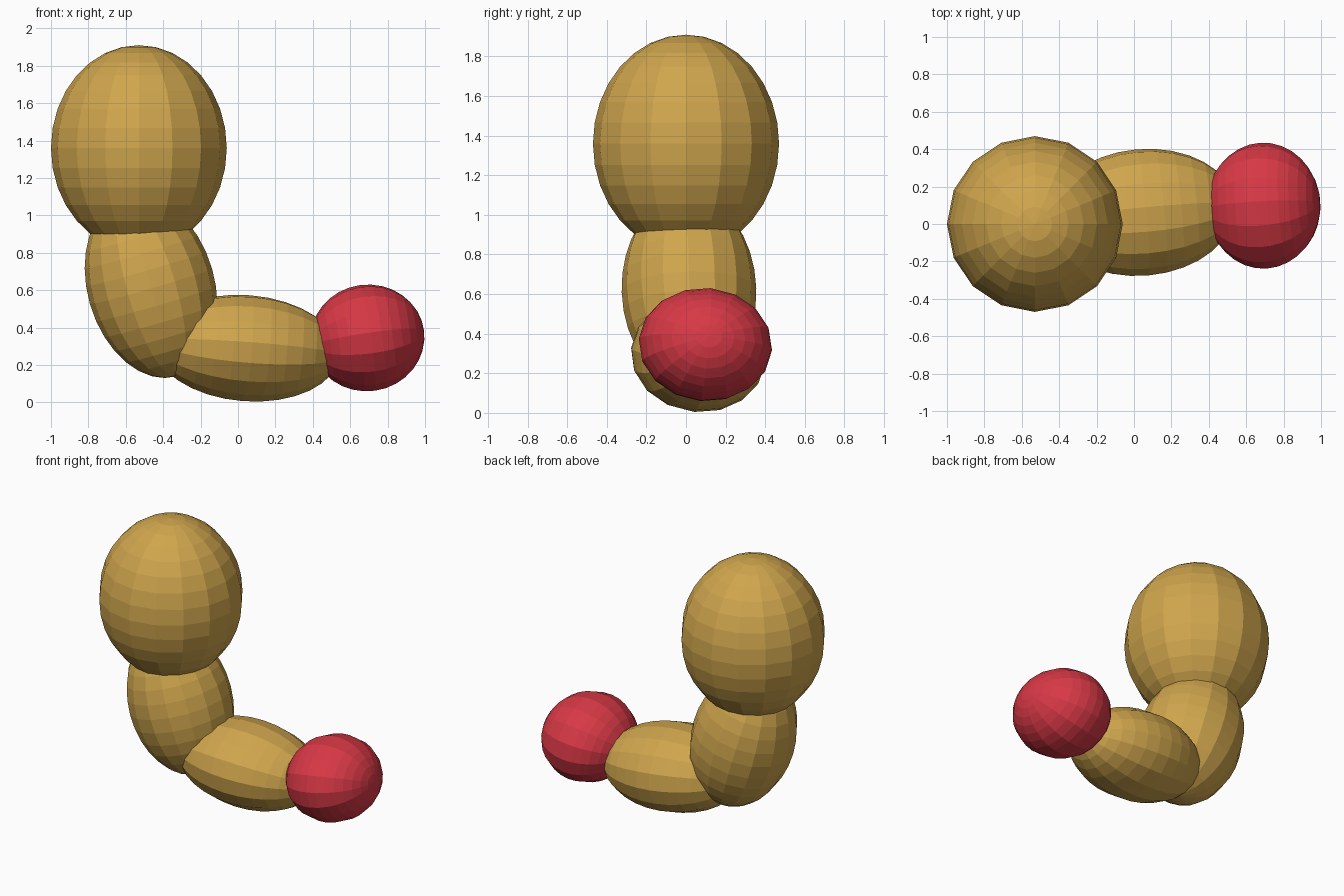
import bpy
from mathutils import Vector, Matrix

if "Cube" in bpy.data.objects:
    bpy.data.objects.remove(bpy.data.objects["Cube"])


def material(name, rgb):
    m = bpy.data.materials.new(name)
    m.diffuse_color = (*rgb, 1)
    m.use_nodes = True
    m.node_tree.nodes["Principled BSDF"].inputs["Base Color"].default_value = m.diffuse_color
    return m


gold = material("golden_tan", (0.63, 0.38, 0.075))
red = material("red", (0.68, 0.04, 0.06))


def ellipsoid(name, centre, axis, side, radii, mat):
    """Flat-shaded ellipsoid: poles along axis, local y close to side."""
    z = Vector(axis).normalized()
    y = Vector(side)
    y = (y - z * y.dot(z)).normalized()
    x = y.cross(z)
    rot = Matrix((x, y, z)).transposed().to_4x4()
    bpy.ops.mesh.primitive_uv_sphere_add(segments=16, ring_count=16, radius=1)
    ob = bpy.context.object
    ob.name = name
    ob.data.transform(Matrix.Translation(centre) @ rot @ Matrix.Diagonal((*radii, 1)))
    ob.data.materials.append(mat)


# Large upright bulb
ellipsoid("upper_bulb", (-0.53, 0, 1.36), (0, 0, 1), (0, 1, 0),
          (0.47, 0.47, 0.55), gold)
# Leaning middle segment
ellipsoid("middle_segment", (-0.465, 0.015, 0.62), (-0.277, -0.03, 0.96), (0, 1, 0),
          (0.34, 0.34, 0.50), gold)
# Lying lower segment
ellipsoid("lower_segment", (0.045, 0.062, 0.29), (1, 0.09, -0.077), (0, 1, -0.10),
          (0.285, 0.34, 0.50), gold)
# Red end ball
ellipsoid("red_tip", (0.692, 0.098, 0.345), (1, 0.06, 0.14), (0, 1, -0.08),
          (0.286, 0.338, 0.305), red)
